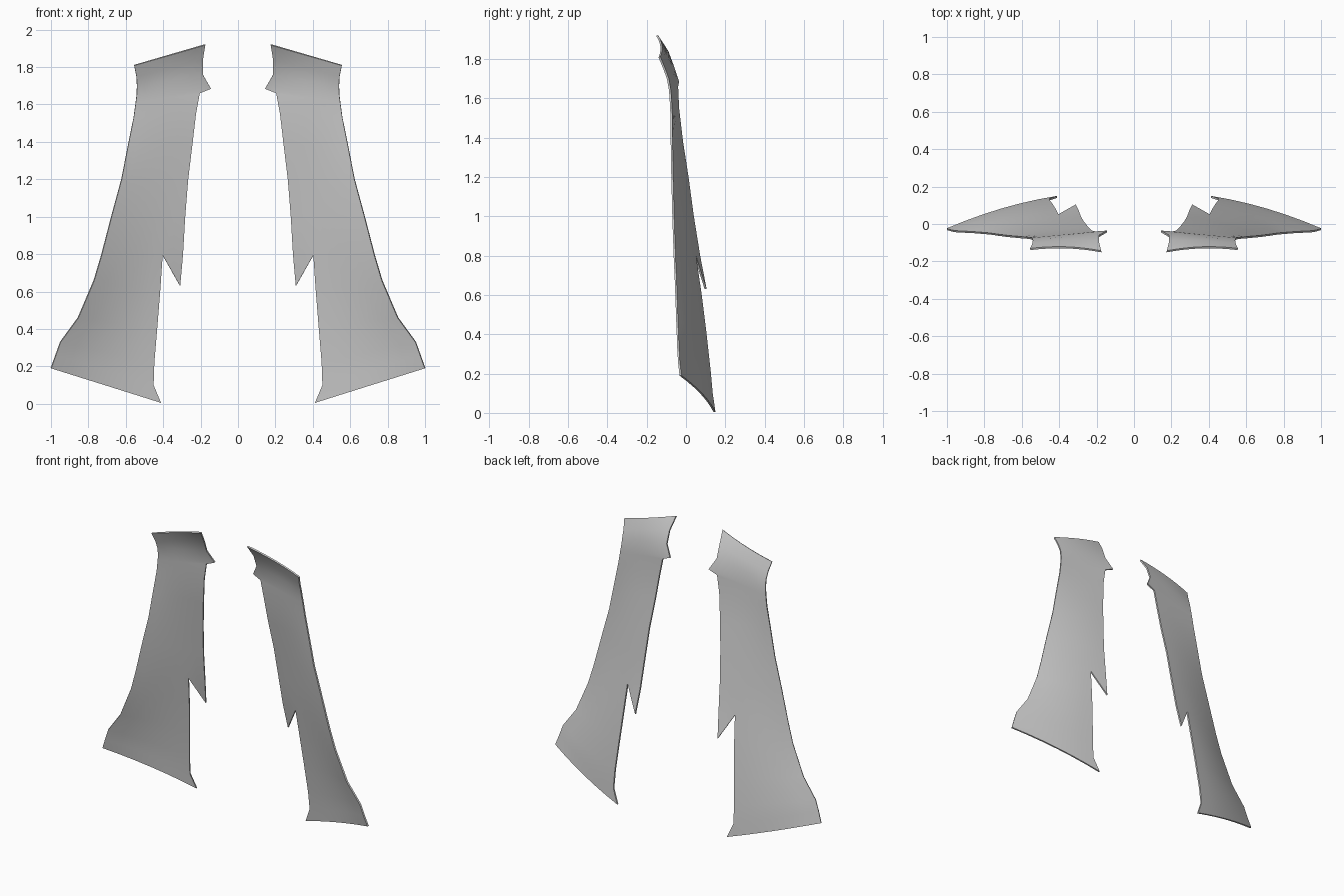
import bpy, bmesh
from mathutils import Vector

if "Cube" in bpy.data.objects:
    bpy.data.objects.remove(bpy.data.objects["Cube"])

cloth = bpy.data.materials.new("plain grey")
cloth.diffuse_color = (0.6, 0.6, 0.6, 1)
cloth.use_nodes = True
cloth.node_tree.nodes["Principled BSDF"].inputs["Base Color"].default_value = cloth.diffuse_color

COLS = 8       # strips across the full width
SPLIT = 2      # column where the notch cuts in

# Rows: inner edge (x, y, z), outer edge (x, y, z), backward bulge
UPPER = [
    ((.175, -.147, 1.92), (.555, -.135, 1.81), .015),
    ((.188, -.095, 1.84), (.543, -.110, 1.75), .010),
    ((.188, -.065, 1.76), (.540, -.092, 1.70), .005),
    ((.145, -.040, 1.685), (.542, -.083, 1.65), .0),
    ((.205, -.045, 1.66), (.547, -.079, 1.61), .0),
    ((.225, -.040, 1.55), (.558, -.075, 1.53), .0),
    ((.245, -.020, 1.38), (.588, -.073, 1.38), .005),
    ((.267, .008, 1.20), (.623, -.070, 1.20), .008),
    ((.283, .035, 1.00), (.677, -.065, 1.00), .012),
    ((.295, .068, .795), (.730, -.058, .795), .014),
]
LOWER = [
    ((.417, .075, .60), (.770, -.052, .66), .016),
    ((.433, .100, .40), (.855, -.045, .46), .018),
    ((.448, .120, .22), (.950, -.040, .33), .020),
    ((.452, .131, .10), (.975, -.036, .26), .020),
    ((.412, .145, .005), (1.0, -.028, .19), .020),
]
TIP = (.31, .10, .63)


def make_row(bm, row, n, side):
    a, b, bulge = Vector(row[0]), Vector(row[1]), row[2]
    verts = []
    for i in range(n + 1):
        t = i / n
        p = a.lerp(b, t)
        p.y += bulge * 4 * t * (1 - t)
        verts.append(bm.verts.new((p.x * side, p.y, p.z)))
    return verts


def bridge(bm, top, low):
    for i in range(len(top) - 1):
        bm.faces.new((top[i], low[i], low[i + 1], top[i + 1]))


def make_panel(name, side):
    bm = bmesh.new()
    # upper panel with the flared collar and side spike
    rows = [make_row(bm, r, COLS, side) for r in UPPER]
    for a, b in zip(rows, rows[1:]):
        bridge(bm, a, b)
    # pointed tail beside the notch
    tip = bm.verts.new((TIP[0] * side, TIP[1], TIP[2]))
    for i in range(SPLIT):
        bm.faces.new((rows[-1][i], tip, rows[-1][i + 1]))
    # flared lower panel
    last = rows[-1][SPLIT:]
    for r in LOWER:
        low = make_row(bm, r, COLS - SPLIT, side)
        bridge(bm, last, low)
        last = low
    if side < 0:
        bmesh.ops.reverse_faces(bm, faces=bm.faces[:])
    me = bpy.data.meshes.new(name)
    bm.to_mesh(me)
    bm.free()
    me.materials.append(cloth)
    ob = bpy.data.objects.new(name, me)
    bpy.context.collection.objects.link(ob)
    # thin cloth thickness
    mod = ob.modifiers.new("thickness", 'SOLIDIFY')
    mod.thickness = .01
    mod.offset = 0
    bpy.ops.object.select_all(action='DESELECT')
    ob.select_set(True)
    bpy.context.view_layer.objects.active = ob
    bpy.ops.object.modifier_apply(modifier=mod.name)
    bpy.ops.object.shade_smooth_by_angle(angle=.7)


make_panel("right_hanging_panel", 1)
make_panel("left_hanging_panel", -1)
